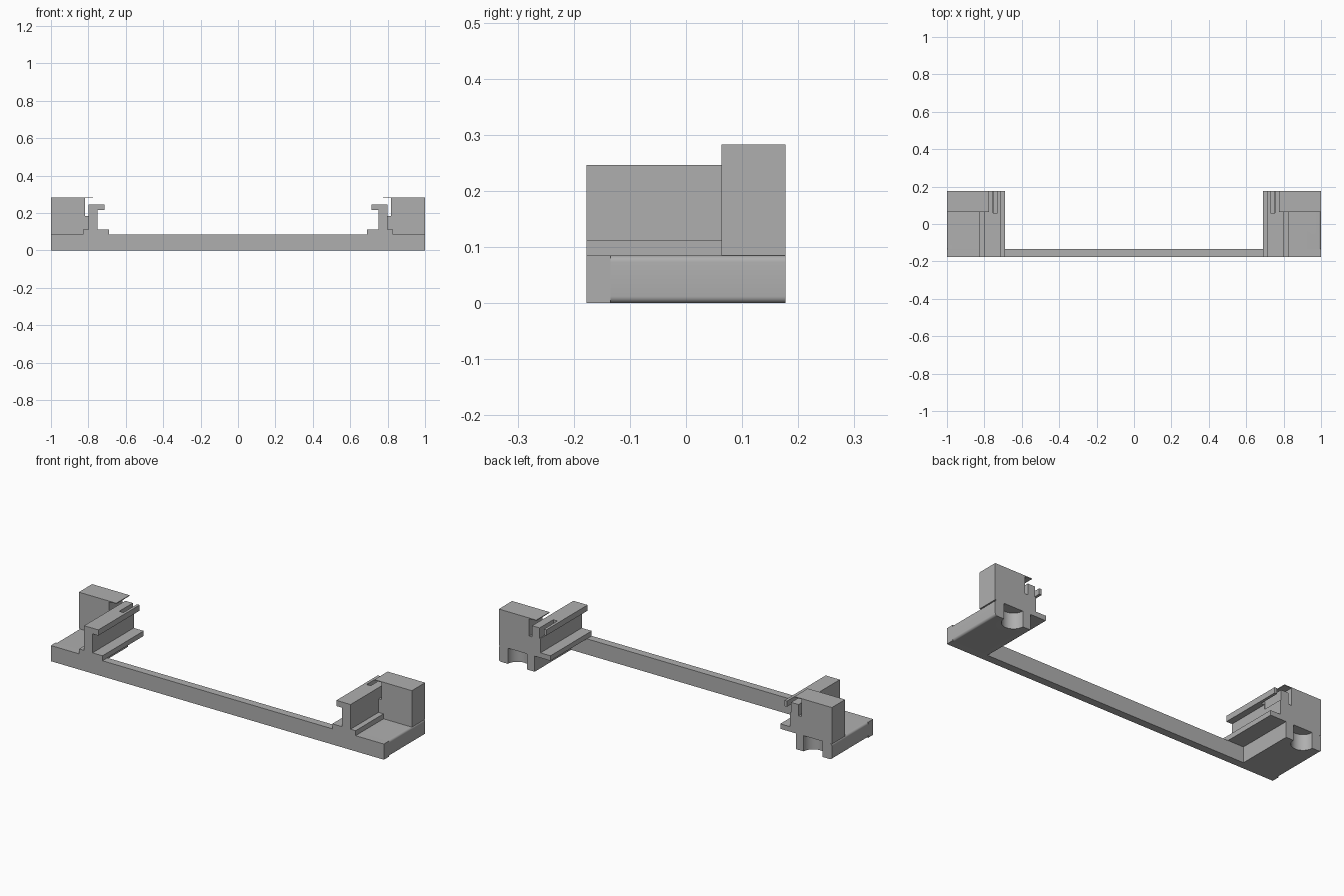
import bpy, bmesh, math

cube = bpy.data.objects.get("Cube")
if cube:
    bpy.data.objects.remove(cube, do_unlink=True)

FRONT, BACK = -0.177, 0.177
BAR_BACK = -0.135
BLOCK_FRONT = 0.063
PAD_TOP = 0.085

grey = bpy.data.materials.new("plain grey")
grey.use_nodes = True
colour = (0.43, 0.43, 0.43, 1)
grey.diffuse_color = colour
grey.node_tree.nodes["Principled BSDF"].inputs["Base Color"].default_value = colour


def extrude(name, outline, y0, y1):
    """Extrude an (x, z) outline along y."""
    bm = bmesh.new()
    face = bm.faces.new([bm.verts.new((x, y0, z)) for x, z in outline])
    result = bmesh.ops.extrude_face_region(bm, geom=[face])
    verts = [g for g in result["geom"] if isinstance(g, bmesh.types.BMVert)]
    bmesh.ops.translate(bm, verts=verts, vec=(0, y1 - y0, 0))
    bmesh.ops.recalc_face_normals(bm, faces=bm.faces)
    mesh = bpy.data.meshes.new(name)
    bm.to_mesh(mesh)
    bm.free()
    obj = bpy.data.objects.new(name, mesh)
    bpy.context.collection.objects.link(obj)
    mesh.materials.append(grey)
    return obj


def rect(x0, x1, z0, z1):
    return [(x0, z0), (x1, z0), (x1, z1), (x0, z1)]


def activate(obj):
    bpy.ops.object.select_all(action="DESELECT")
    obj.select_set(True)
    bpy.context.view_layer.objects.active = obj


def cut(obj, cutter):
    cutter.hide_render = True
    mod = obj.modifiers.new("cut", "BOOLEAN")
    mod.operation = "DIFFERENCE"
    mod.solver = "EXACT"
    mod.object = cutter
    activate(obj)
    bpy.ops.object.modifier_apply(modifier=mod.name)
    bpy.data.objects.remove(cutter, do_unlink=True)


def mirror(obj):
    obj.modifiers.new("mirror", "MIRROR").use_axis[0] = True


# Long front bar
extrude("front_bar", rect(-1, 1, 0, PAD_TOP), FRONT, BAR_BACK)

# End pads with rounded outer edges
r = 0.012
outline = [(0.785, PAD_TOP), (0.785, 0)]
for z, start in ((r, -90), (PAD_TOP - r, 0)):
    for i in range(7):
        a = math.radians(start + 15 * i)
        outline.append((1 - r + r * math.cos(a), z + r * math.sin(a)))
pads = extrude("end_pads", outline, BAR_BACK, BACK)

# Half-round notch in the back of each pad
bpy.ops.mesh.primitive_cylinder_add(vertices=48, radius=0.057, depth=0.3,
                                    location=(0.888, BACK, 0.04))
cut(pads, bpy.context.object)
mirror(pads)
activate(pads)
bpy.ops.object.shade_smooth_by_angle(angle=math.radians(30))

# Rails: foot, web and hooked head
rails = extrude("rails", [
    (0.69, PAD_TOP), (0.83, PAD_TOP), (0.83, 0.112), (0.80, 0.112),
    (0.80, 0.246), (0.715, 0.246), (0.715, 0.215), (0.75, 0.215),
    (0.75, 0.112), (0.69, 0.112)], FRONT, BACK)
cut(rails, extrude("slot_cutter", rect(0.73, 0.755, 0.19, 0.3), 0.06, 0.2))
mirror(rails)

# Back blocks, each joined to its rail below a narrow gap
mirror(extrude("back_blocks", [
    (0.795, PAD_TOP), (1, PAD_TOP), (1, 0.283), (0.818, 0.283),
    (0.818, 0.185), (0.795, 0.185)], BLOCK_FRONT, BACK))

# Thin lips reaching inward from the block tops
mirror(extrude("block_lips", rect(0.775, 0.82, 0.279, 0.283), BLOCK_FRONT, BACK))
